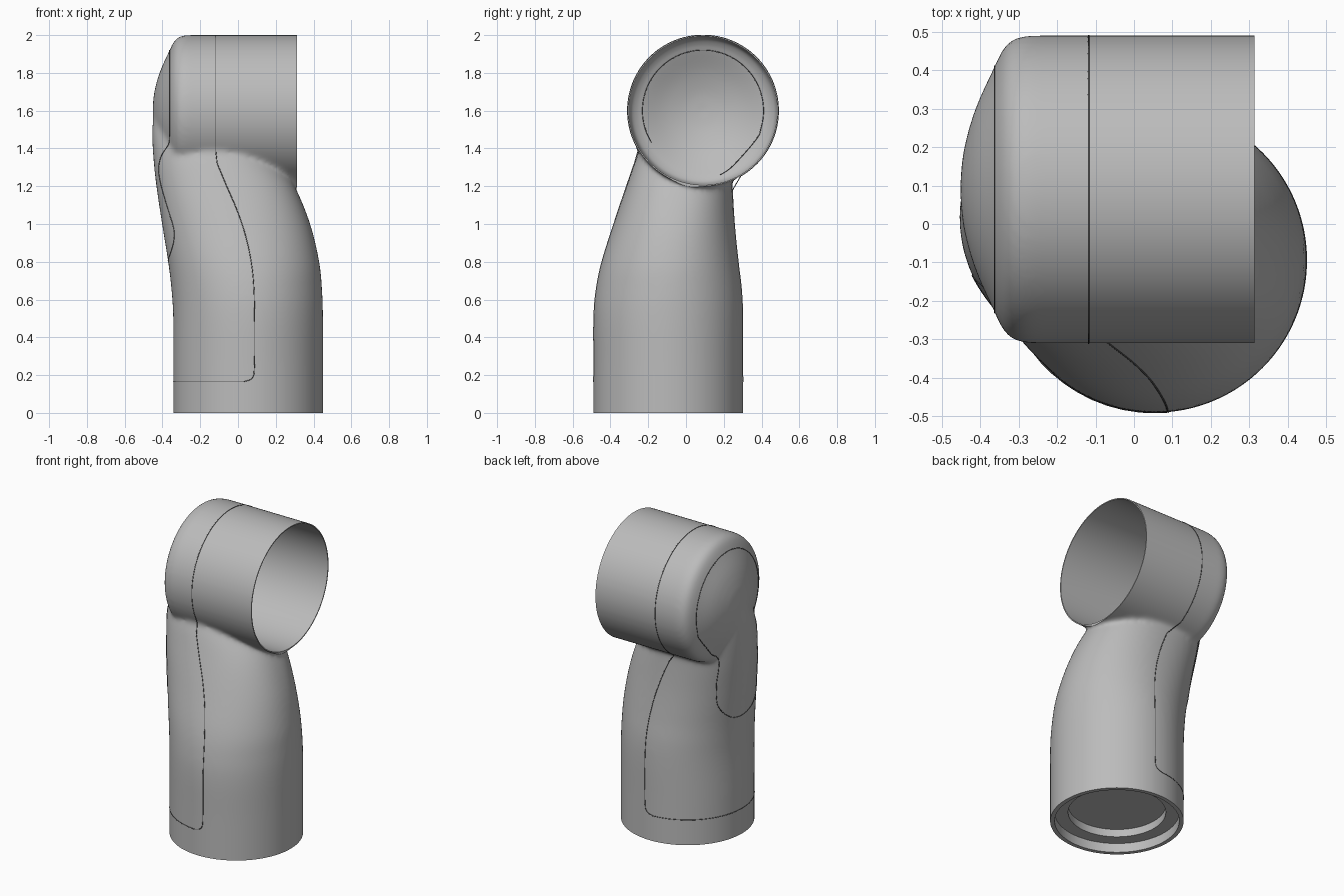
import bpy, bmesh
from math import sin, cos, pi, radians
from mathutils import Vector

cube = bpy.data.objects.get("Cube")
if cube:
    bpy.data.objects.remove(cube, do_unlink=True)


def material(name, value):
    m = bpy.data.materials.new(name)
    m.use_nodes = True
    colour = (value, value, value, 1)
    m.diffuse_color = colour
    node = next(n for n in m.node_tree.nodes if n.type == 'BSDF_PRINCIPLED')
    node.inputs["Base Color"].default_value = colour
    return m


GREY = material("satin grey", 0.5)
DARK = material("seam dark grey", 0.1)
HEAD_Y, HEAD_Z, HEAD_R, OPEN_X = 0.09, 1.6, 0.4, 0.313
SIDES = 96


def loft(name, rings):
    """Closed solid through rings of equal point count."""
    bm = bmesh.new()
    loops = [[bm.verts.new(p) for p in ring] for ring in rings]
    n = len(loops[0])
    for a, b in zip(loops, loops[1:]):
        for i in range(n):
            bm.faces.new((a[i], a[(i + 1) % n], b[(i + 1) % n], b[i]))
    bm.faces.new(loops[0][::-1])
    bm.faces.new(loops[-1])
    bmesh.ops.recalc_face_normals(bm, faces=bm.faces)
    mesh = bpy.data.meshes.new(name)
    bm.to_mesh(mesh)
    bm.free()
    ob = bpy.data.objects.new(name, mesh)
    bpy.context.collection.objects.link(ob)
    return ob


def turned_x(name, profile):
    """Solid of revolution about the head axis; profile is (x, radius)."""
    angles = [2 * pi * i / SIDES for i in range(SIDES)]
    return loft(name, [[(x, HEAD_Y + r * cos(a), HEAD_Z + r * sin(a)) for a in angles]
                       for x, r in profile])


def section(z, x0, x1, y0, y1, power=2.0):
    """Superellipse ring of the arm."""
    ring = []
    for i in range(SIDES):
        c, s = cos(2 * pi * i / SIDES), sin(2 * pi * i / SIDES)
        px = abs(c) ** (2 / power) * (1 if c > 0 else -1)
        py = abs(s) ** (2 / power) * (1 if s > 0 else -1)
        ring.append(((x0 + x1) / 2 + (x1 - x0) / 2 * px, (y0 + y1) / 2 + (y1 - y0) / 2 * py, z))
    return ring


def spline(points, steps):
    """Catmull-Rom samples through tuples of any length."""
    pts = [points[0]] + list(points) + [points[-1]]
    out = []
    for a, b, c, d in zip(pts, pts[1:], pts[2:], pts[3:]):
        for k in range(steps):
            t = k / steps
            out.append(tuple(0.5 * (2 * q + (r - p) * t + (2 * p - 5 * q + 4 * r - s) * t * t
                                    + (3 * q - p - 3 * r + s) * t ** 3)
                             for p, q, r, s in zip(a, b, c, d)))
    return out + [tuple(points[-1])]


def apply(ob, kind, **settings):
    m = ob.modifiers.new(kind, kind)
    for key, value in settings.items():
        setattr(m, key, value)
    bpy.context.view_layer.objects.active = ob
    bpy.ops.object.modifier_apply(modifier=m.name)


def combine(ob, other, operation):
    apply(ob, 'BOOLEAN', object=other, operation=operation, solver='EXACT')
    bpy.data.objects.remove(other, do_unlink=True)


# Arm: round foot lofted to a narrower neck under the head
arm_sections = [
    (-0.10, -0.343, 0.45, -0.49, 0.302, 2.0),
    (0.25, -0.343, 0.45, -0.49, 0.302, 2.0),
    (0.50, -0.343, 0.45, -0.49, 0.302, 2.0),
    (0.65, -0.352, 0.445, -0.478, 0.296, 2.0),
    (0.80, -0.37, 0.43, -0.447, 0.278, 2.05),
    (1.00, -0.402, 0.382, -0.383, 0.257, 2.15),
    (1.20, -0.432, 0.30, -0.315, 0.245, 2.3),
    (1.35, -0.448, 0.20, -0.262, 0.245, 2.3),
    (1.48, -0.454, 0.10, -0.20, 0.24, 2.2),
    (1.60, -0.447, 0.00, -0.10, 0.22, 2.0),
]
body = loft("elbow_body", [section(*s) for s in spline(arm_sections, 5)])

# Head: sideways barrel with a rounded shoulder and a shallow dome
dome = [(-0.452, 0.01), (-0.443, 0.1), (-0.412, 0.21), (-0.362, 0.32),
        (-0.343, 0.36), (-0.318, 0.388), (-0.28, HEAD_R)]
head = turned_x("head", spline(dome, 4) + [(0.0, HEAD_R), (0.4, HEAD_R)])
combine(body, head, 'UNION')

# Blend the junction softly
apply(body, 'REMESH', mode='VOXEL', voxel_size=0.013)
apply(body, 'SMOOTH', factor=0.5, iterations=14)


def box(name, lo, hi):
    return loft(name, [[(lo[0], lo[1], z), (hi[0], lo[1], z), (hi[0], hi[1], z), (lo[0], hi[1], z)]
                       for z in (lo[2], hi[2])])


def disc(name, r, z0, z1):
    return loft(name, [section(z, 0.053 - r, 0.053 + r, -0.094 - r, -0.094 + r) for z in (z0, z1)])


# Trim the ends flat, then hollow the head and recess the foot
combine(body, box("trim_foot", (-1, -1, -1), (1, 1, 0)), 'DIFFERENCE')
combine(body, box("trim_head", (OPEN_X, -1, 1.185), (1, 1, 3)), 'DIFFERENCE')
cavity = [(x + 0.015, r * 0.978) for x, r in spline(dome, 4)]
combine(body, turned_x("cavity", cavity + [(-0.2, 0.393), (1.0, 0.393)]), 'DIFFERENCE')
combine(body, disc("foot_recess", 0.37, -0.5, 0.06), 'DIFFERENCE')
combine(body, disc("foot_socket", 0.29, -0.5, 0.11), 'DIFFERENCE')

body.data.materials.clear()
body.data.materials.append(GREY)
bpy.ops.object.select_all(action='DESELECT')
body.select_set(True)
bpy.context.view_layer.objects.active = body
bpy.ops.object.shade_smooth_by_angle(angle=radians(35))
bpy.context.view_layer.update()


def seam(name, rays, cyclic=False):
    """Fine joint line laid on the body where the rays meet it."""
    hits = []
    for origin, direction in rays:
        ok, point, _, _ = body.ray_cast(Vector(origin), Vector(direction).normalized())
        if ok:
            hits.append(point)
    curve = bpy.data.curves.new(name, 'CURVE')
    curve.dimensions = '3D'
    curve.bevel_depth = 0.0025
    curve.bevel_resolution = 1
    line = curve.splines.new('POLY')
    line.points.add(len(hits) - 1)
    for p, h in zip(line.points, hits):
        p.co = (*h, 1)
    line.use_cyclic_u = cyclic
    curve.materials.append(DARK)
    bpy.context.collection.objects.link(bpy.data.objects.new(name, curve))


# Keyhole-shaped cover seam on the domed side, outside and inside
arc = [(HEAD_Y + 0.32 * cos(radians(a)), HEAD_Z + 0.32 * sin(radians(a)))
       for a in range(212, -40, -12)]
neck = [(0.25, 1.31), (0.18, 1.26), (0.16, 1.2), (0.15, 1.05), (0.12, 0.9), (0.03, 0.81),
        (-0.08, 0.8), (-0.2, 0.85), (-0.25, 0.95), (-0.2, 1.1), (-0.14, 1.25), (-0.14, 1.33)]
outline = spline(arc + neck + arc[:1], 6)[:-1]
seam("cover_seam", [((-1, y, z), (1, 0, 0)) for y, z in outline], True)
seam("cover_seam_inside", [((0, y, z), (-1, 0, 0)) for y, z in spline(arc + neck[:2], 6)])

# Shell seam: up the front, over the barrel, down the back, round the foot
path = spline([(0.03, 0.165), (0.075, 0.185), (0.087, 0.25), (0.088, 0.5), (0.08, 0.72),
               (0.05, 0.9), (0.0, 1.06), (-0.06, 1.2), (-0.11, 1.32)], 6)
front = [((x, -1, z), (0, 1, 0)) for x, z in path]
barrel = [((-0.118, HEAD_Y + cos(radians(a)), HEAD_Z + sin(radians(a))),
           (0, -cos(radians(a)), -sin(radians(a)))) for a in range(212, -61, -4)]
back = [((x, 1, z), (0, -1, 0)) for x, z in reversed(path) if z < 1.18]
foot = [((0.053 + cos(radians(a)), -0.094 + sin(radians(a)), 0.165),
         (-cos(radians(a)), -sin(radians(a)), 0)) for a in range(96, 265, 6)]
seam("shell_seam", front + barrel + back + foot, True)
